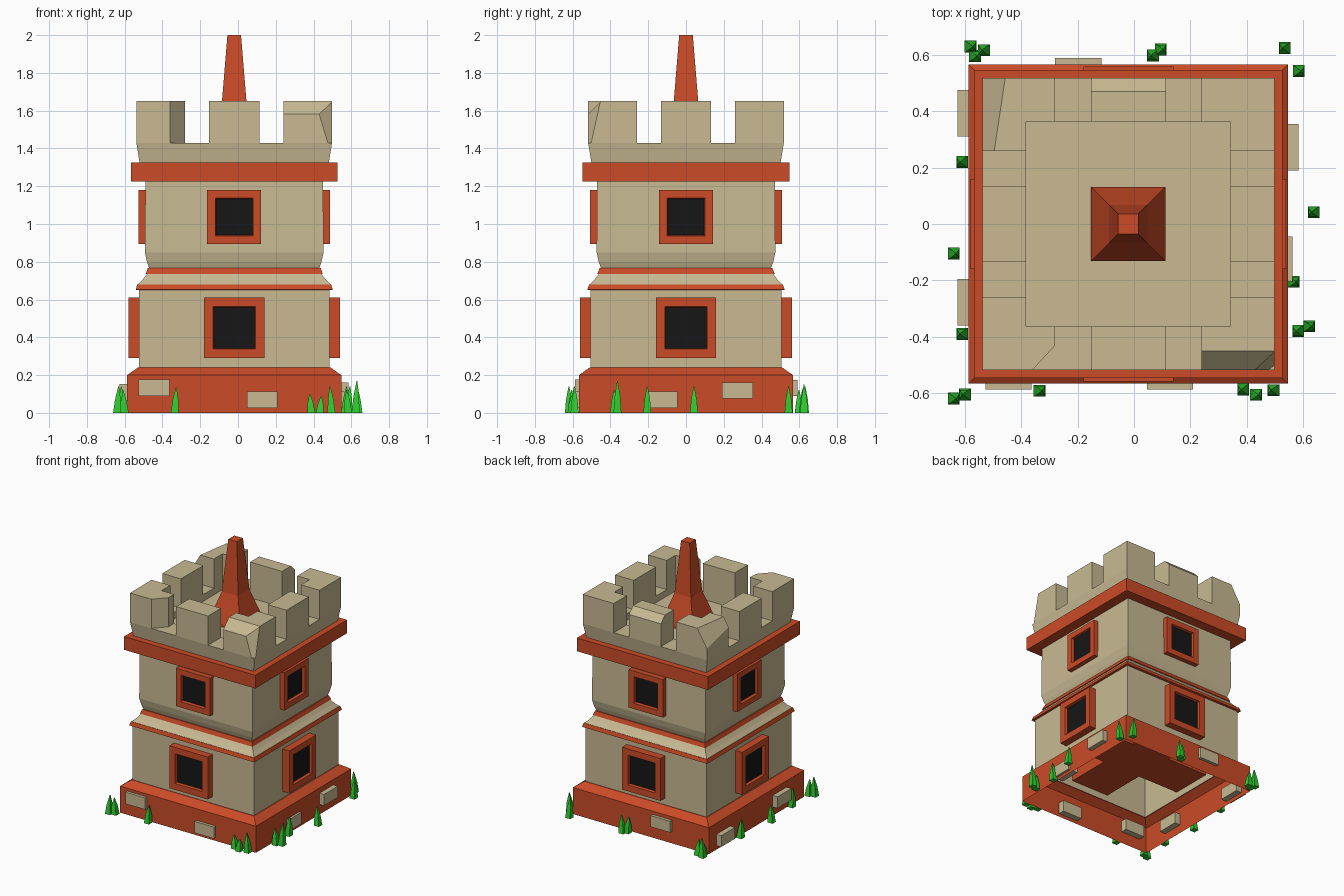
import bpy, bmesh, math
from mathutils import Vector, Matrix

if "Cube" in bpy.data.objects:
    bpy.data.objects.remove(bpy.data.objects["Cube"])

CX = -0.02  # tower axis


def mat(name, c):
    m = bpy.data.materials.new(name)
    m.diffuse_color = (*c, 1)
    m.use_nodes = True
    m.node_tree.nodes["Principled BSDF"].inputs["Base Color"].default_value = m.diffuse_color
    return m


STONE = mat("stone", (0.58, 0.49, 0.29))
RED = mat("red_trim", (0.6, 0.07, 0.02))
DARK = mat("window_dark", (0.008, 0.008, 0.008))
GREEN = mat("grass_green", (0.03, 0.6, 0.03))


def finish(name, bm, m, xf=None):
    bmesh.ops.recalc_face_normals(bm, faces=bm.faces)
    me = bpy.data.meshes.new(name)
    bm.to_mesh(me)
    bm.free()
    me.materials.append(m)
    ob = bpy.data.objects.new(name, me)
    bpy.context.collection.objects.link(ob)
    ob.matrix_world = xf or Matrix.Translation((CX, 0, 0))
    return ob


def square_loft(name, rings, m, cap_start=False, cap_end=False, xf=None):
    """Skin of stacked squares, each given as (half width, height)."""
    bm = bmesh.new()
    loops = [[bm.verts.new((h * sx, h * sy, z)) for sx, sy in
              ((-1, -1), (1, -1), (1, 1), (-1, 1))] for h, z in rings]
    for a, b in zip(loops, loops[1:]):
        for i in range(4):
            j = (i + 1) % 4
            bm.faces.new((a[i], a[j], b[j], b[i]))
    if cap_start:
        bm.faces.new(loops[0])
    if cap_end:
        bm.faces.new(loops[-1])
    return finish(name, bm, m, xf)


def prism(name, pts, z0, z1, m, chips=()):
    """Extruded outline, with broken corners sliced off by planes."""
    bm = bmesh.new()
    f = bm.faces.new([bm.verts.new((x, y, z0)) for x, y in pts])
    ext = bmesh.ops.extrude_face_region(bm, geom=[f], use_keep_orig=True)
    vs = [v for v in ext["geom"] if isinstance(v, bmesh.types.BMVert)]
    bmesh.ops.translate(bm, verts=vs, vec=(0, 0, z1 - z0))
    bmesh.ops.recalc_face_normals(bm, faces=bm.faces)
    for co, no in chips:
        r = bmesh.ops.bisect_plane(bm, geom=bm.verts[:] + bm.edges[:] + bm.faces[:],
                                   plane_co=co, plane_no=Vector(no).normalized(),
                                   clear_outer=True)
        cut = [e for e in r["geom_cut"] if isinstance(e, bmesh.types.BMEdge)]
        bmesh.ops.holes_fill(bm, edges=cut)
    return finish(name, bm, m)


def rect(x0, x1, y0, y1):
    return [(x0, y0), (x1, y0), (x1, y1), (x0, y1)]


# Plinth and walls: hollow shells, open underneath
square_loft("plinth", [(0.567, 0), (0.567, 0.2), (0.51, 0.24), (0.505, 0.24)], RED)
square_loft("walls", [(0.505, 0.24), (0.505, 0.65), (0.51, 0.68), (0.485, 0.705),
                      (0.462, 0.735), (0.45, 0.765), (0.462, 0.8), (0.473, 0.85),
                      (0.47, 1.23)], STONE)

# Red bands around the waist and under the parapet
square_loft("lower_band", [(0.5, 0.65), (0.522, 0.652), (0.513, 0.68), (0.5, 0.68)], RED)
square_loft("upper_band", [(0.455, 0.735), (0.469, 0.735), (0.458, 0.766), (0.445, 0.766)], RED)
square_loft("cornice", [(0.547, 1.225), (0.547, 1.325)], RED, True, True)

# Parapet wall with sunken roof floor
square_loft("parapet", [(0.5, 1.32), (0.518, 1.43), (0.363, 1.43), (0.363, 1.38)],
            STONE, False, True)

# Merlons: middle blocks and L-shaped corners, a few chipped
O, I, C, M = 0.518, 0.363, 0.26, 0.133
Z0, Z1 = 1.43, 1.65
prism("merlon_front", rect(-M, M, -O, -I), Z0, Z1, STONE)
prism("merlon_back", rect(-M, M, I, O), Z0, Z1, STONE, [((0, 0.47, Z1), (0, 1, 1))])
prism("merlon_left", rect(-O, -I, -M, M), Z0, Z1, STONE)
prism("merlon_right", rect(I, O, -M, M), Z0, Z1, STONE)
corner_chips = {
    (-1, -1): [((-0.34, -0.518, Z0), (0.093, -0.085, 0))],
    (1, -1): [((0, -0.45, Z1), (0, -1, 1)),
              ((0.45, -0.518, 1.58), (0.0128, -0.0177, 0.0039))],
    (-1, 1): [((-0.455, 0.4, Z1), (-1, 0.15, 0.6))],
    (1, 1): [],
}
for (sx, sy), chips in corner_chips.items():
    L = [(C, I), (I, I), (I, C), (O, C), (O, O), (C, O)]
    prism("merlon_corner", [(x * sx, y * sy) for x, y in L], Z0, Z1, STONE, chips)

# Spire
square_loft("spire", [(0.132, 1.38), (0.132, 1.4), (0.068, 1.61), (0.036, 2.0)],
            RED, True, True)

# Windows: each frame is one red beam running through to the opposite side
for level, half, zc, reach, hole in (("lower", 0.16, 0.45, 0.56, 0.112),
                                     ("upper", 0.143, 1.037, 0.508, 0.1)):
    for k in range(4):
        xf = (Matrix.Translation((CX, 0, zc)) @ Matrix.Rotation(k * math.pi / 2, 4, 'Z')
              @ Matrix.Rotation(math.pi / 2, 4, 'X'))
        square_loft(level + "_window_frame", [(half, 0), (half, reach), (hole, reach),
                    (hole - 0.004, reach - 0.02)], RED, xf=xf)
        square_loft(level + "_window_pane", [(hole - 0.004, reach - 0.02), (0.01, reach - 0.02)],
                    DARK, False, True, xf=xf)

# Loose stones set in the plinth: (x0, x1, y0, y1, z0, z1)
for x0, x1, y0, y1, z0, z1 in (
        (-0.527, -0.363, -0.588, -0.52, 0.09, 0.178), (0.047, 0.21, -0.588, -0.52, 0.025, 0.112),
        (0.48, 0.563, -0.205, -0.045, 0.025, 0.112), (0.5, 0.584, 0.19, 0.355, 0.075, 0.16),
        (-0.627, -0.54, 0.31, 0.475, 0.03, 0.115), (-0.627, -0.54, -0.36, -0.195, 0.065, 0.152),
        (-0.28, -0.115, 0.52, 0.59, 0.09, 0.175)):
    prism("plinth_stone", rect(x0 - CX, x1 - CX, y0, y1), z0, z1, STONE)

# Grass blades around the foot: (x, y, height)
for i, (x, y, h) in enumerate((
        (-.58, .63, .14), (-.532, .617, .12), (-.565, .597, .1), (.067, .598, .12),
        (.095, .62, .13), (.535, .625, .15), (.585, .543, .14), (-.61, .22, .14),
        (-.64, -.105, .13), (-.61, -.39, .14), (-.64, -.62, .14), (-.6, -.605, .12),
        (-.335, -.592, .135), (.388, -.588, .1), (.433, -.606, .09), (.495, -.59, .14),
        (.567, -.205, .14), (.583, -.38, .12), (.622, -.363, .17), (.638, .042, .14))):
    lean = 0.008 * (-1) ** i
    b = square_loft("grass_blade", [(0.021, 0), (0.015, h * 0.5), (0.002, h)], GREEN,
                    True, True, Matrix.Translation((x, y, 0)))
    for v in b.data.vertices:
        v.co.x += lean * v.co.z / h
